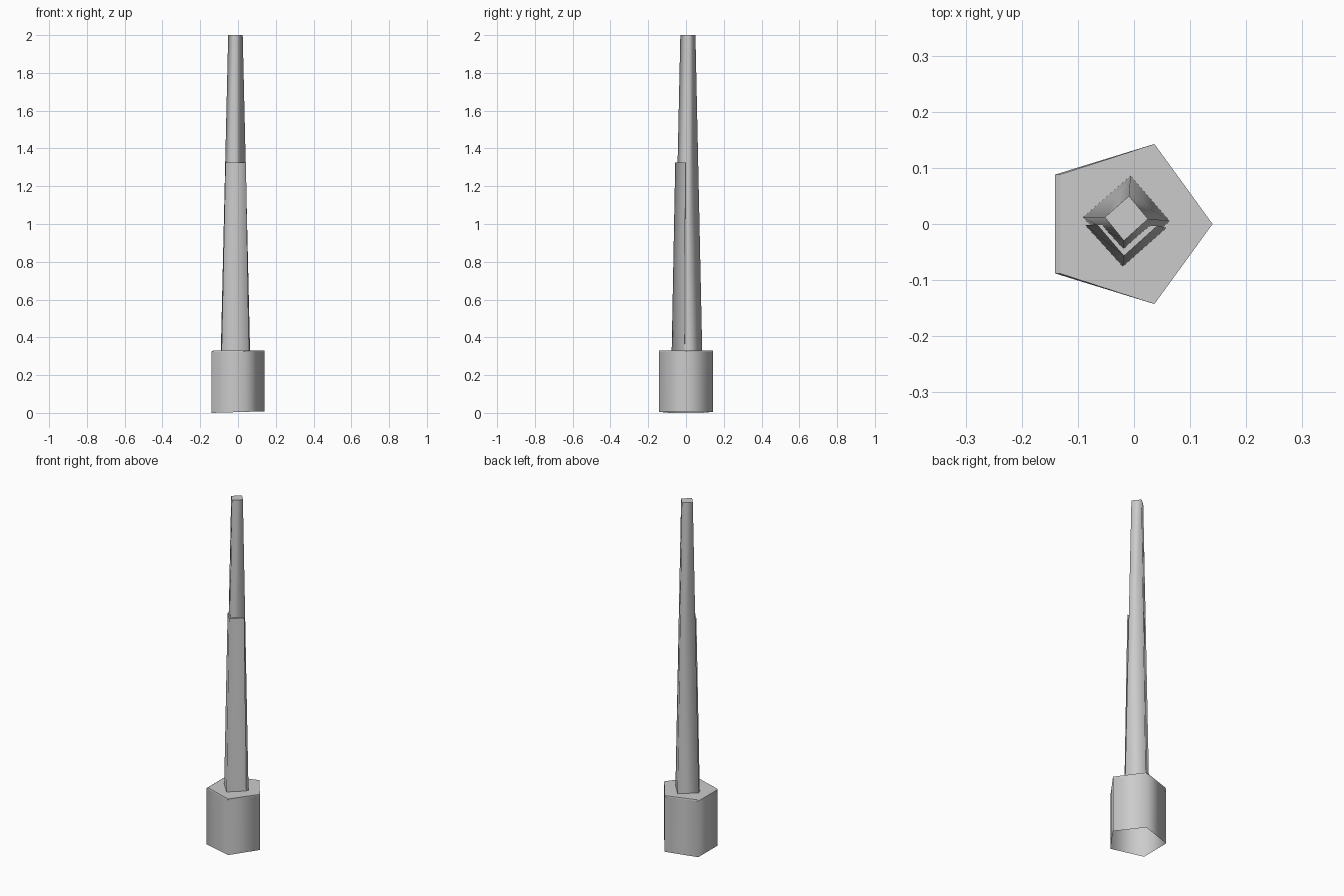
import bpy
import bmesh
from math import cos, sin, pi

old = bpy.data.objects.get("Cube")
if old:
    bpy.data.objects.remove(old, do_unlink=True)

grey = bpy.data.materials.new("plain_grey")
grey.use_nodes = True
grey.diffuse_color = (0.6, 0.6, 0.6, 1)
grey.node_tree.nodes["Principled BSDF"].inputs["Base Color"].default_value = (0.6, 0.6, 0.6, 1)


def loft(name, rings, smooth, cap_bottom=True):
    """Join rings of points with side walls; smooth(band, side) picks soft faces."""
    bm = bmesh.new()
    loops = [[bm.verts.new(p) for p in ring] for ring in rings]
    n = len(loops[0])
    for band, (low, high) in enumerate(zip(loops, loops[1:])):
        for i in range(n):
            j = (i + 1) % n
            face = bm.faces.new((low[i], low[j], high[j], high[i]))
            face.smooth = smooth(band, i)
    bm.faces.new(loops[-1])
    if cap_bottom:
        bm.faces.new(loops[0][::-1])
    mesh = bpy.data.meshes.new(name)
    bm.to_mesh(mesh)
    bm.free()
    mesh.materials.append(grey)
    obj = bpy.data.objects.new(name, mesh)
    bpy.context.collection.objects.link(obj)
    return obj


def at_height(points, z):
    return [(x, y, z) for x, y in points]


# Five-sided base, open underneath, with a slightly pulled-out left wall
lid = [(-0.01 + 0.15 * cos(2 * pi * i / 5), 0.15 * sin(2 * pi * i / 5)) for i in range(5)]
wall = [(x - 0.009 if x < -0.1 else x, y) for x, y in lid]
foot = [(x, y, 0.03 * (x + 0.14)) for x, y in wall]
loft("base", [foot, at_height(wall, 0.324), at_height(lid, 0.33)],
     lambda band, side: band == 0, cap_bottom=False)

# Tapered square pole
pole_low = [(-0.091, 0.012), (-0.02, -0.066), (0.064, 0.005), (-0.006, 0.086)]
pole_high = [(-0.052, 0.012), (-0.018, -0.03), (0.025, 0.009), (-0.009, 0.05)]
loft("pole", [at_height(pole_low, 0.32), at_height(pole_high, 2.0)],
     lambda band, side: True)

# Cover plate wrapped around the lower front of the pole
cover_low = [(-0.087, -0.002), (-0.02, -0.076), (0.058, -0.007)]
cover_high = [(-0.066, -0.001), (-0.018, -0.057), (0.042, -0.003)]
loft("front_cover", [at_height(cover_low, 0.32), at_height(cover_high, 1.325)],
     lambda band, side: side < 2)
